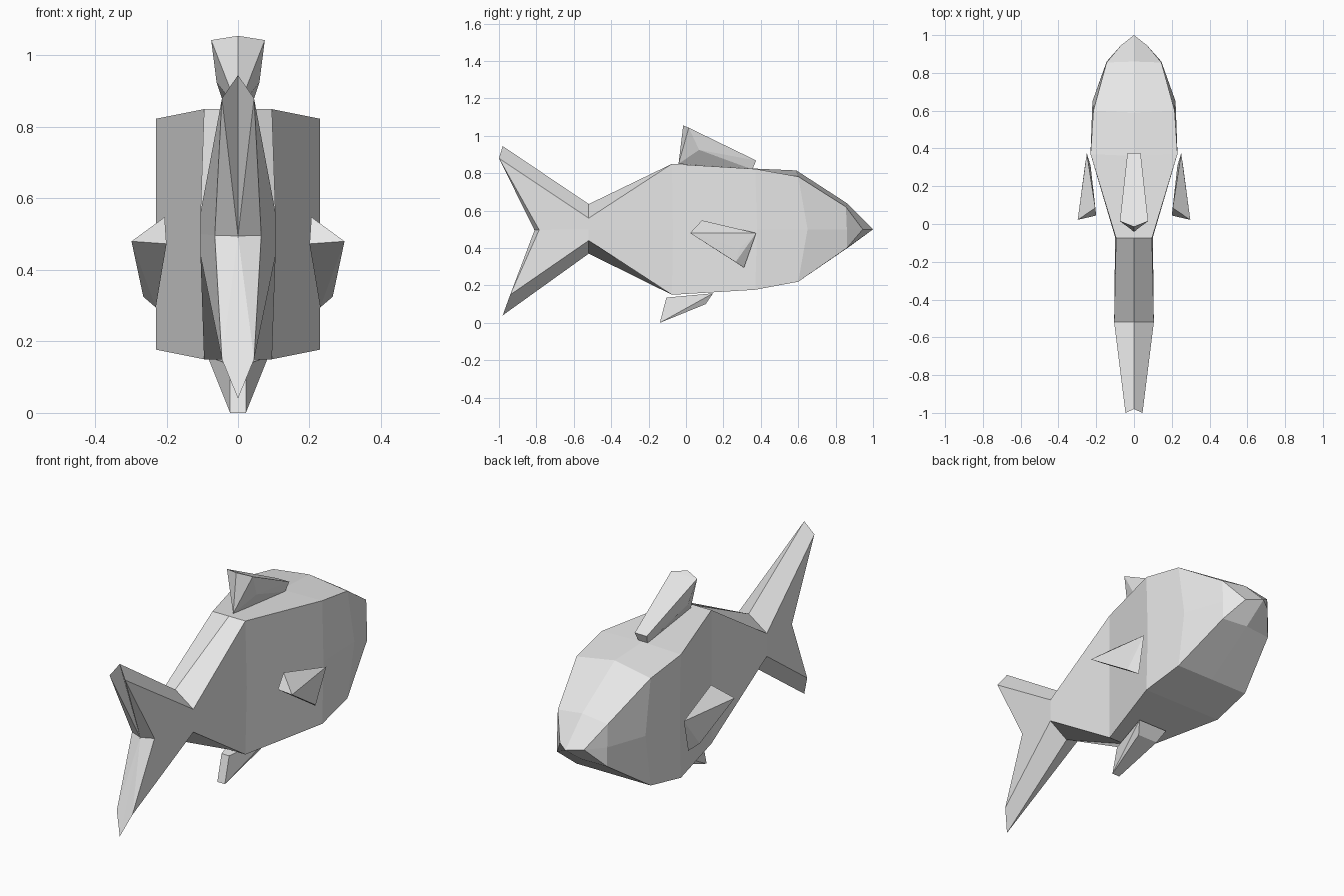
import bpy, bmesh

cube = bpy.data.objects.get("Cube")
if cube:
    bpy.data.objects.remove(cube, do_unlink=True)

grey = bpy.data.materials.new("light_grey")
grey.use_nodes = True
grey.diffuse_color = (0.8, 0.8, 0.8, 1)
grey.node_tree.nodes["Principled BSDF"].inputs["Base Color"].default_value = (0.8, 0.8, 0.8, 1)


def finish(bm, name):
    bmesh.ops.recalc_face_normals(bm, faces=bm.faces)
    mesh = bpy.data.meshes.new(name)
    bm.to_mesh(mesh)
    bm.free()
    mesh.materials.append(grey)
    obj = bpy.data.objects.new(name, mesh)
    bpy.context.collection.objects.link(obj)
    return obj


def hull(name, points):
    """Faceted convex fin from its corner points."""
    bm = bmesh.new()
    for p in points:
        bm.verts.new(p)
    res = bmesh.ops.convex_hull(bm, input=bm.verts)
    loose = [v for v in bm.verts if not v.link_faces]
    bmesh.ops.delete(bm, geom=loose, context='VERTS')
    return finish(bm, name)


def both(points):
    """Mirror points across x, keeping centre points single."""
    return points + [(-x, y, z) for x, y, z in points if x > 0]


# Body and forked tail: half rings (top, top corner, middle, bottom corner, bottom)
rings = [
    [(0, -.98, .945), (.045, -1, .88), (.065, -.785, .497), (.045, -.94, .15), (0, -.98, .04)],
    [(0, -.52, .635), (.105, -.52, .56), (.105, -.52, .5), (.105, -.52, .44), (0, -.52, .37)],
    [(0, -.075, .85), (.095, -.075, .85), (.1, -.07, .5), (.095, -.075, .15), (0, -.075, .15)],
    [(0, .36, .825), (.23, .37, .823), (.23, .38, .5), (.23, .37, .177), (0, .37, .177)],
    [(0, .59, .815), (.215, .6, .782), (.22, .65, .5), (.215, .6, .22), (0, .6, .22)],
    [(0, .86, .64), (.145, .855, .62), (.145, .86, .5), (.145, .86, .4), (0, .87, .405)],
    [(0, 1, .5), (.07, .945, .5), (.07, .945, .5), (.07, .945, .5), (0, 1, .5)],
]
bm = bmesh.new()
loops = []
for half in rings:
    full = half + [(-x, y, z) for x, y, z in reversed(half[1:4])]
    loops.append([bm.verts.new(p) for p in full])
for a, b in zip(loops, loops[1:]):
    for i in range(8):
        j = (i + 1) % 8
        bm.faces.new((a[i], a[j], b[j], b[i]))
# Rear face of the tail, fanned from the notch of the fork
notch = bm.verts.new((0, -.81, .495))
for i in range(8):
    bm.faces.new((notch, loops[0][(i + 1) % 8], loops[0][i]))
# Close the nose
bmesh.ops.remove_doubles(bm, verts=bm.verts, dist=0.0005)
finish(bm, "body_and_tail")

# Fin on the back
hull("dorsal_fin", both([
    (0, -.015, 1.055), (.075, .015, 1.043), (.06, .07, .925),
    (0, -.04, .85), (.035, .375, .868), (.025, .355, .82)]))

# Fin under the belly
hull("belly_fin", both([
    (.022, -.14, .0), (.022, -.105, .135), (.058, .105, .1), (.085, .145, .158)]))

# Side fins
side = [(.298, .022, .48), (.205, .085, .548), (.2, .045, .473), (.25, .375, .48),
        (.23, .31, .295), (.265, .265, .325), (.263, .285, .395)]
for name, s in (("left_side_fin", 1), ("right_side_fin", -1)):
    hull(name, [(s * x, y, z) for x, y, z in side])
